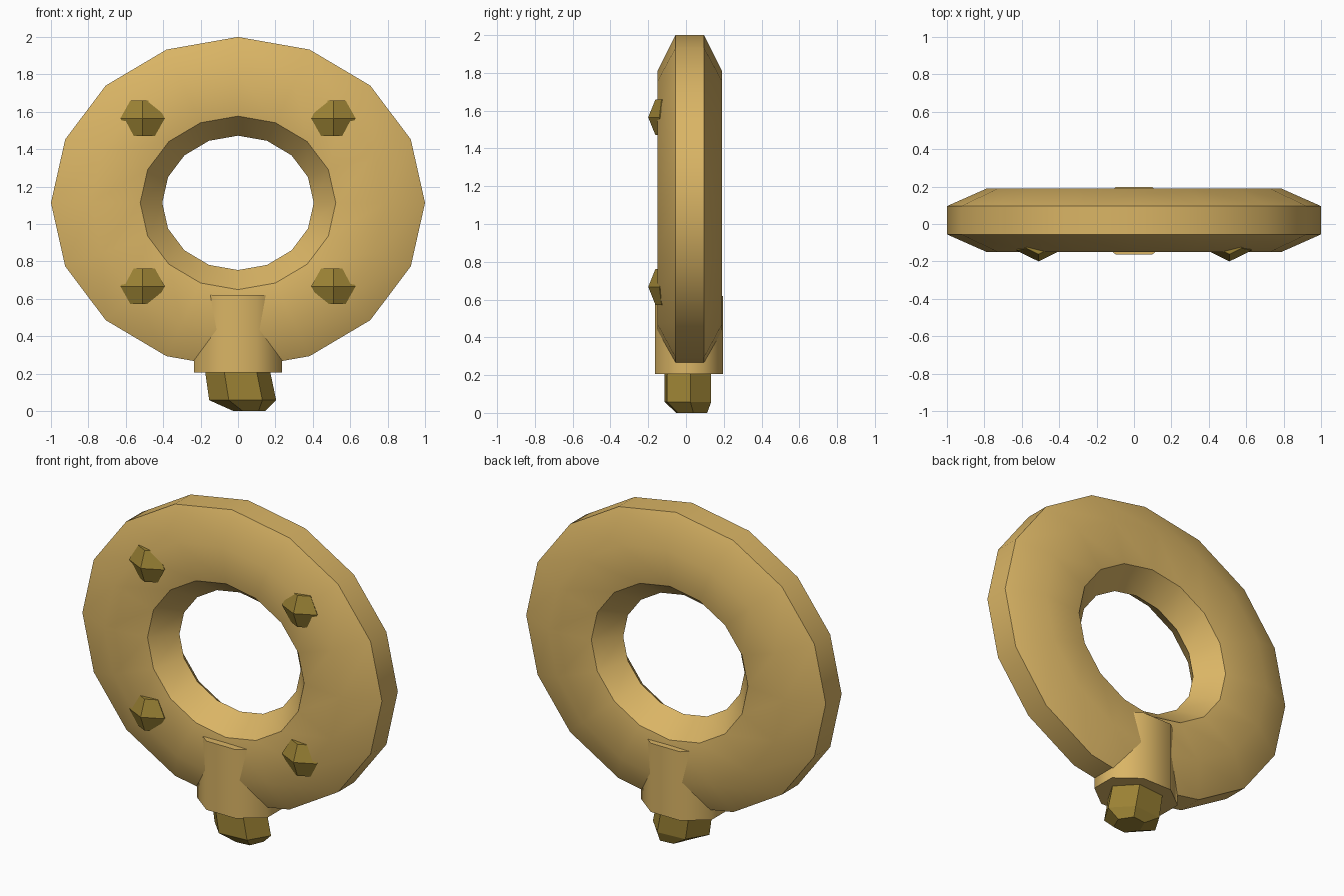
import bpy, bmesh
from math import sin, cos, pi, radians

cube = bpy.data.objects.get("Cube")
if cube:
    bpy.data.objects.remove(cube, do_unlink=True)


def make_material(name, rgb):
    mat = bpy.data.materials.new(name)
    mat.use_nodes = True
    mat.diffuse_color = (*rgb, 1)
    mat.node_tree.nodes["Principled BSDF"].inputs["Base Color"].default_value = (*rgb, 1)
    return mat


gold = make_material("pale gold", (0.70, 0.46, 0.13))
bronze = make_material("dark bronze", (0.33, 0.225, 0.035))


def loft(name, rings, mat, closed=False, smooth=None):
    """Skin a list of equal rings; cap the ends unless the loft is closed."""
    bm = bmesh.new()
    loops = [[bm.verts.new(p) for p in ring] for ring in rings]
    n = len(loops[0])
    pairs = list(zip(loops, loops[1:]))
    if closed:
        pairs.append((loops[-1], loops[0]))
    else:
        bm.faces.new(loops[0])
        bm.faces.new(loops[-1])
    for a, b in pairs:
        for i in range(n):
            j = (i + 1) % n
            bm.faces.new((a[i], a[j], b[j], b[i]))
    bmesh.ops.recalc_face_normals(bm, faces=bm.faces)
    mesh = bpy.data.meshes.new(name)
    bm.to_mesh(mesh)
    bm.free()
    mesh.materials.append(mat)
    obj = bpy.data.objects.new(name, mesh)
    bpy.context.collection.objects.link(obj)
    if smooth:
        bpy.ops.object.select_all(action='DESELECT')
        obj.select_set(True)
        bpy.context.view_layer.objects.active = obj
        bpy.ops.object.shade_smooth_by_angle(angle=radians(smooth))
    return obj


def level_ring(x, y, z, rx, ry, sides, start):
    """Horizontal polygon with its first corner at the start angle."""
    angles = [start + 2 * pi * i / sides for i in range(sides)]
    return [(x + rx * cos(a), y + ry * sin(a), z) for a in angles]


# Ring: seven-sided section swept round sixteen steps, slightly squashed
MID_Y, MID_Z, SQUASH = 0.02, 1.113, 0.887
section = []
for i in range(7):
    a = pi + 2 * pi * i / 7
    section.append((0.718 + 0.313 * cos(a), MID_Y + 0.174 * sin(a)))
rings = []
for k in range(16):
    t = 2 * pi * k / 16
    rings.append([(r * cos(t), y, MID_Z + SQUASH * r * sin(t)) for r, y in section])
loft("ring", rings, gold, closed=True, smooth=36)

# Collar: eight-sided sleeve through the bottom of the ring
loft("collar", [level_ring(0, 0.017, z, 0.254, 0.195, 8, pi / 8) for z in (0.205, 0.62)],
     gold, smooth=60)

# Front studs: five-sided, widest at mid height
for side, x in (("right", -0.51), ("left", 0.51)):
    for level, z in (("lower", 0.667), ("upper", 1.565)):
        loft(f"{level}_{side}_stud",
             [level_ring(x, -0.115, z + dz, 0.125 * s, 0.085 * s, 5, -pi / 2)
              for dz, s in ((-0.095, 0.55), (0, 1), (0.095, 0.55))], bronze)

# Bottom knob: faceted stub with an off-centre tip
knob = [(0.0, 0.01, 0.30, 0.16, 0.125), (0.0, 0.01, 0.20, 0.175, 0.135),
        (0.025, 0.01, 0.058, 0.18, 0.135), (0.06, 0.03, 0.0, 0.085, 0.09)]
loft("bottom_knob", [level_ring(*k, 6, 0.1) for k in knob], bronze)
